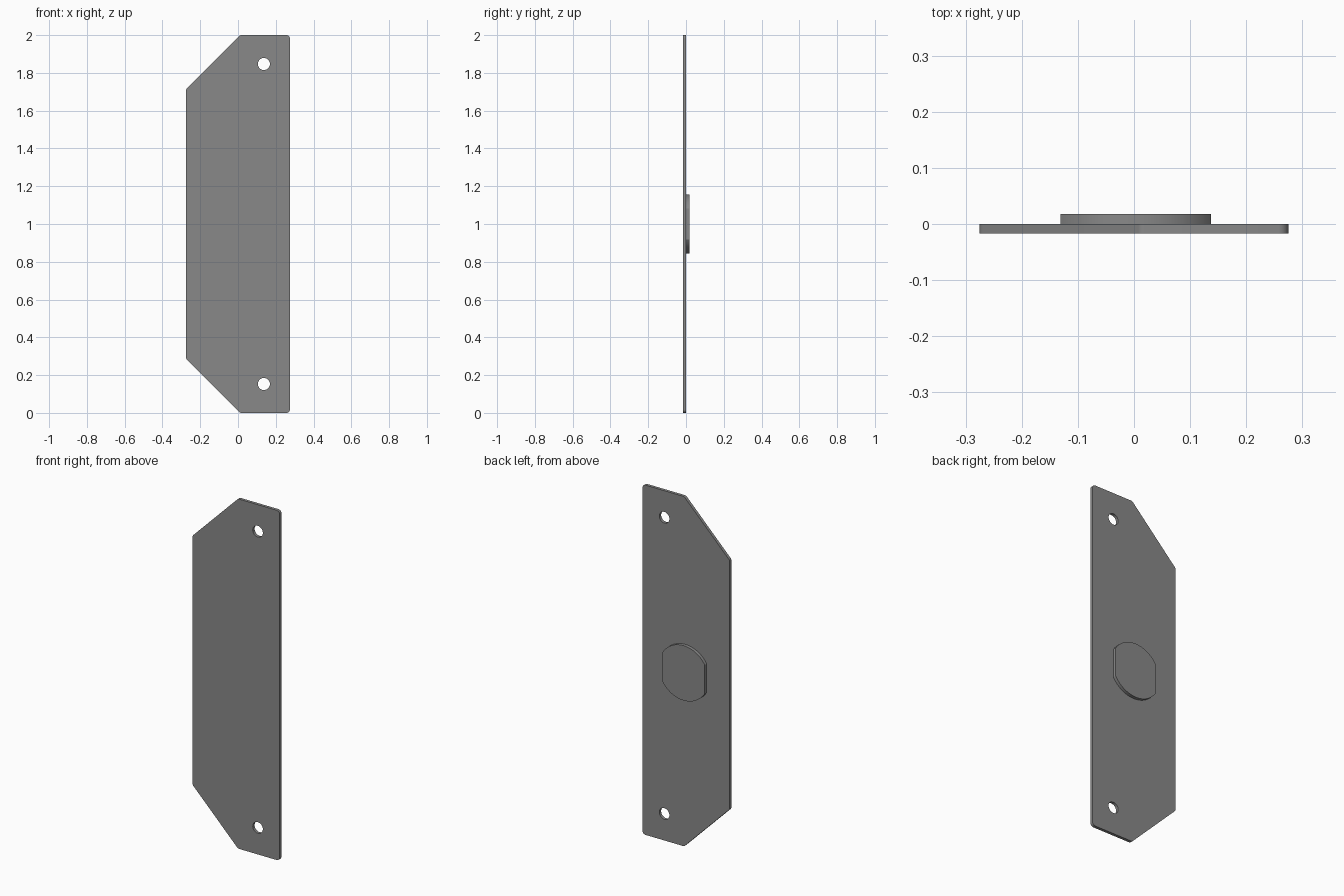
import bpy, math
from mathutils import Vector

if "Cube" in bpy.data.objects:
    bpy.data.objects.remove(bpy.data.objects["Cube"])

grey = bpy.data.materials.new("steel grey")
grey.diffuse_color = (0.25, 0.25, 0.25, 1)
grey.use_nodes = True
grey.node_tree.nodes["Principled BSDF"].inputs["Base Color"].default_value = grey.diffuse_color


def arc(cx, cz, r, a0, a1, n):
    """Points on an arc, both ends included."""
    return [(cx + r * math.cos(a0 + (a1 - a0) * i / n),
             cz + r * math.sin(a0 + (a1 - a0) * i / n)) for i in range(n + 1)]


def rounded(corners, r, n=6):
    """Round every corner of a convex counter-clockwise outline."""
    pts = []
    for i, c in enumerate(corners):
        c = Vector(c)
        d_in = (c - Vector(corners[i - 1])).normalized()
        d_out = (Vector(corners[(i + 1) % len(corners)]) - c).normalized()
        turn = d_in.angle(d_out)
        start = c - d_in * r * math.tan(turn / 2)
        centre = start + Vector((-d_in.y, d_in.x)) * r
        a = math.atan2(start.y - centre.y, start.x - centre.x)
        pts += arc(centre.x, centre.y, r, a, a + turn, n)
    return pts


def slab(name, outlines, y0, y1):
    """Filled x-z profile (later outlines are holes), extruded from y0 to y1."""
    cu = bpy.data.curves.new(name, 'CURVE')
    cu.dimensions, cu.fill_mode = '2D', 'BOTH'
    cu.extrude = (y1 - y0) / 2
    for pts in outlines:
        s = cu.splines.new('POLY')
        s.points.add(len(pts) - 1)
        for p, (x, z) in zip(s.points, pts):
            p.co = (x, z, 0, 1)
        s.use_cyclic_u = True
    ob = bpy.data.objects.new(name, cu)
    bpy.context.collection.objects.link(ob)
    ob.rotation_euler.x = math.pi / 2
    ob.location.y = (y0 + y1) / 2
    bpy.ops.object.select_all(action='DESELECT')
    ob.select_set(True)
    bpy.context.view_layer.objects.active = ob
    bpy.ops.object.convert(target='MESH')
    ob = bpy.context.object
    ob.name = name
    # weld the caps to the rim
    bpy.ops.object.mode_set(mode='EDIT')
    bpy.ops.mesh.select_all(action='SELECT')
    bpy.ops.mesh.remove_doubles(threshold=0.0001)
    bpy.ops.mesh.normals_make_consistent(inside=False)
    bpy.ops.object.mode_set(mode='OBJECT')
    ob.data.materials.clear()
    ob.data.materials.append(grey)
    bpy.ops.object.shade_smooth_by_angle(angle=math.radians(30))


# Plate: clipped left corners, small rounded corners, two screw holes
outline = [(0.012, 0), (0.275, 0), (0.275, 2), (0.012, 2),
           (-0.275, 1.713), (-0.275, 0.287)]
holes = [arc(0.137, z, 0.032, 0, math.tau, 32)[:-1] for z in (0.153, 1.847)]
slab("plate", [rounded(outline, 0.018)] + holes, -0.017, 0.0)

# Boss on the back: disc with two flat sides
R, FLAT = 0.157, 0.134
a = math.acos(FLAT / R)
boss = arc(0.003, 1, R, a, math.pi - a, 24) + arc(0.003, 1, R, math.pi + a, math.tau - a, 24)
slab("boss", [boss], 0.0, 0.018)
